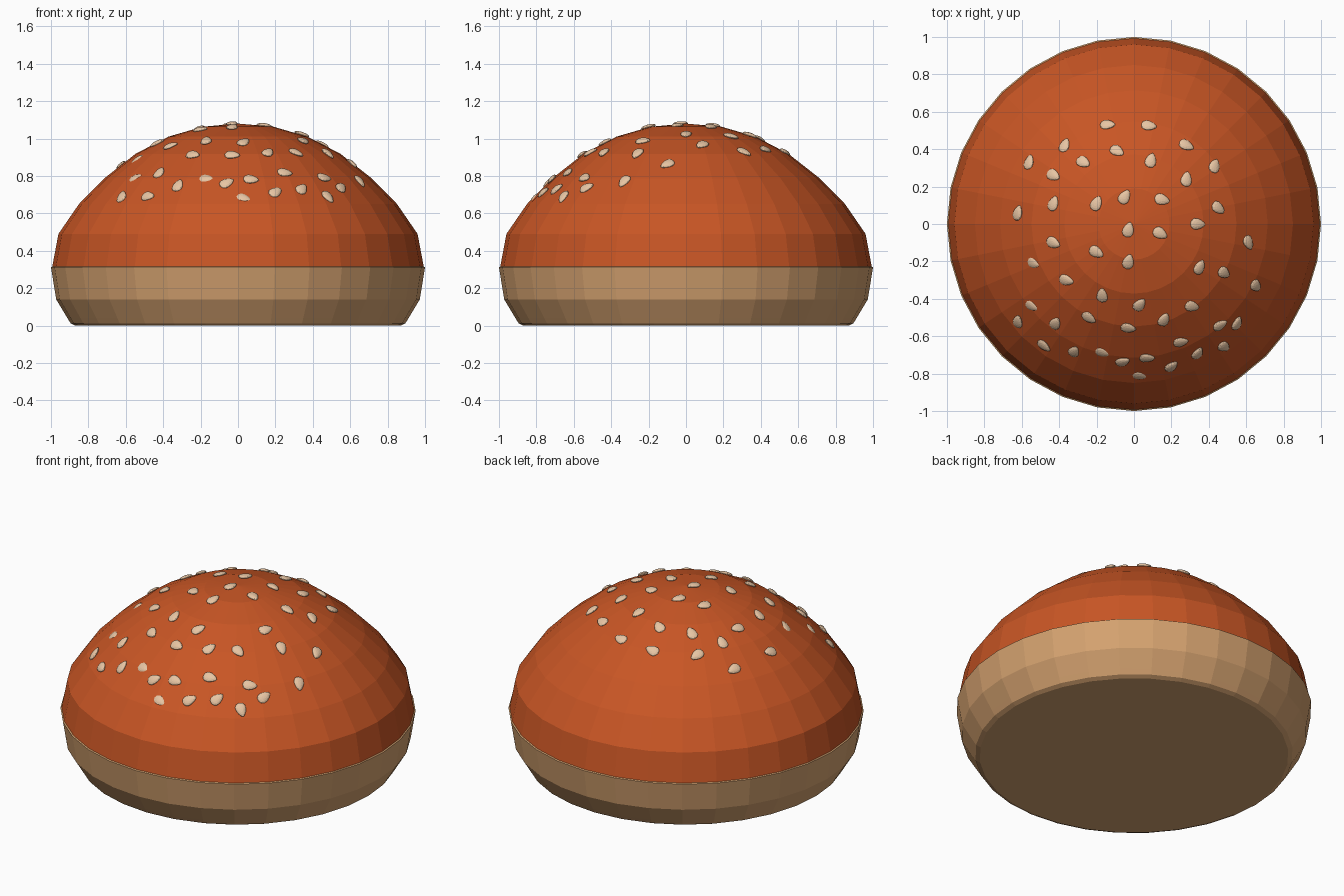
import bpy, bmesh, math
from mathutils import Vector, Matrix

if "Cube" in bpy.data.objects:
    bpy.data.objects.remove(bpy.data.objects["Cube"])

SIDES = 32


def material(name, rgb):
    m = bpy.data.materials.new(name)
    m.diffuse_color = (*rgb, 1)
    m.use_nodes = True
    m.node_tree.nodes["Principled BSDF"].inputs["Base Color"].default_value = m.diffuse_color
    return m


crust_mat = material("toasted crust", (0.58, 0.092, 0.018))
bread_mat = material("pale bread", (0.66, 0.36, 0.16))
seed_mat = material("sesame", (0.80, 0.56, 0.37))


def add_object(name, bm, mats):
    mesh = bpy.data.meshes.new(name)
    bm.to_mesh(mesh)
    bm.free()
    for m in mats:
        mesh.materials.append(m)
    ob = bpy.data.objects.new(name, mesh)
    bpy.context.collection.objects.link(ob)
    return ob


# Bun: one lathed profile (radius, height), crust above the rim
profile = [(0.87, 0.0), (0.895, 0.012), (0.912, 0.04), (0.972, 0.14), (1.0, 0.312),
           (0.993, 0.316), (0.96, 0.49), (0.85, 0.65), (0.715, 0.787), (0.548, 0.918),
           (0.372, 1.01), (0.19, 1.063)]
bm = bmesh.new()
rings = []
for r, z in profile:
    rings.append([bm.verts.new((r * math.cos(2 * math.pi * i / SIDES),
                                r * math.sin(2 * math.pi * i / SIDES), z))
                  for i in range(SIDES)])
for k in range(len(rings) - 1):
    a, b = rings[k], rings[k + 1]
    for i in range(SIDES):
        j = (i + 1) % SIDES
        f = bm.faces.new((a[i], a[j], b[j], b[i]))
        f.material_index = 0 if k >= 5 else 1
bm.faces.new(rings[0][::-1]).material_index = 1
top = bm.verts.new((0, 0, 1.08))
for i in range(SIDES):
    bm.faces.new((rings[-1][i], rings[-1][(i + 1) % SIDES], top))
bm.normal_update()
bun = add_object("bun_top", bm, [crust_mat, bread_mat])
bpy.context.view_layer.update()

# Sesame seeds: x, y and direction in the top view
seeds = [
    (-.14, .53, 0), (.08, .525, -10), (-.37, .42, 70), (-.56, .33, 75), (-.27, .33, -30),
    (-.43, .26, -30), (-.09, .39, -30), (.09, .34, 75), (.28, .42, -25), (.43, .31, 70),
    (.28, .24, 80), (-.62, .06, 75), (-.43, .11, 70), (-.20, .11, 65), (-.05, .145, 60),
    (.15, .13, -15), (.45, .085, -40), (.34, 0, -5), (-.03, -.03, 75), (.14, -.05, -30),
    (-.43, -.10, -25), (-.20, -.15, -30), (-.03, -.20, 75), (-.36, -.30, -15),
    (.61, -.10, -65), (.35, -.23, 65), (.48, -.26, -35), (.65, -.33, -45), (-.17, -.38, 90),
    (.03, -.43, 50), (.31, -.44, -15), (-.62, -.52, 80), (-.42, -.53, 60), (-.24, -.50, -35),
    (-.03, -.555, -10), (.16, -.51, 65), (.46, -.54, 30), (.55, -.53, 70), (-.48, -.65, -40),
    (-.32, -.68, 60), (.25, -.63, 10), (.34, -.69, 60), (.48, -.655, -30), (-.06, -.735, 20),
    (.07, -.715, 0), (.20, -.76, 40)]
# Seeds baked deeper into the crust
sunk_seeds = [(-.54, -.21, -20), (-.55, -.44, -30), (-.17, -.69, -20), (.03, -.815, -10)]


def add_seed(bm, x, y, deg, lift):
    hit, loc, n, _ = bun.ray_cast(Vector((x, y, 3)), Vector((0, 0, -1)))
    # smooth the facet normal towards the dome's own curvature
    n = (n + (loc - Vector((0, 0, 0.2))).normalized() * 0.5).normalized()
    d = Vector((math.cos(math.radians(deg)), math.sin(math.radians(deg)), 0))
    d.z = -(n.x * d.x + n.y * d.y) / n.z
    d.normalize()
    s = n.cross(d)
    rot = Matrix((d, s, n)).transposed().to_4x4()
    new = bmesh.ops.create_uvsphere(bm, u_segments=12, v_segments=8, radius=1)["verts"]
    for v in new:
        taper = 1 - 0.35 * v.co.x          # teardrop outline
        v.co = Vector((v.co.x * 0.042, v.co.y * 0.029 * taper, v.co.z * 0.013))
    bmesh.ops.transform(bm, matrix=Matrix.Translation(loc + n * lift) @ rot, verts=new)


bm = bmesh.new()
for x, y, deg in seeds:
    add_seed(bm, x, y, deg, 0.003)
for x, y, deg in sunk_seeds:
    add_seed(bm, x, y, deg, -0.006)
add_object("sesame_seeds", bm, [seed_mat])
